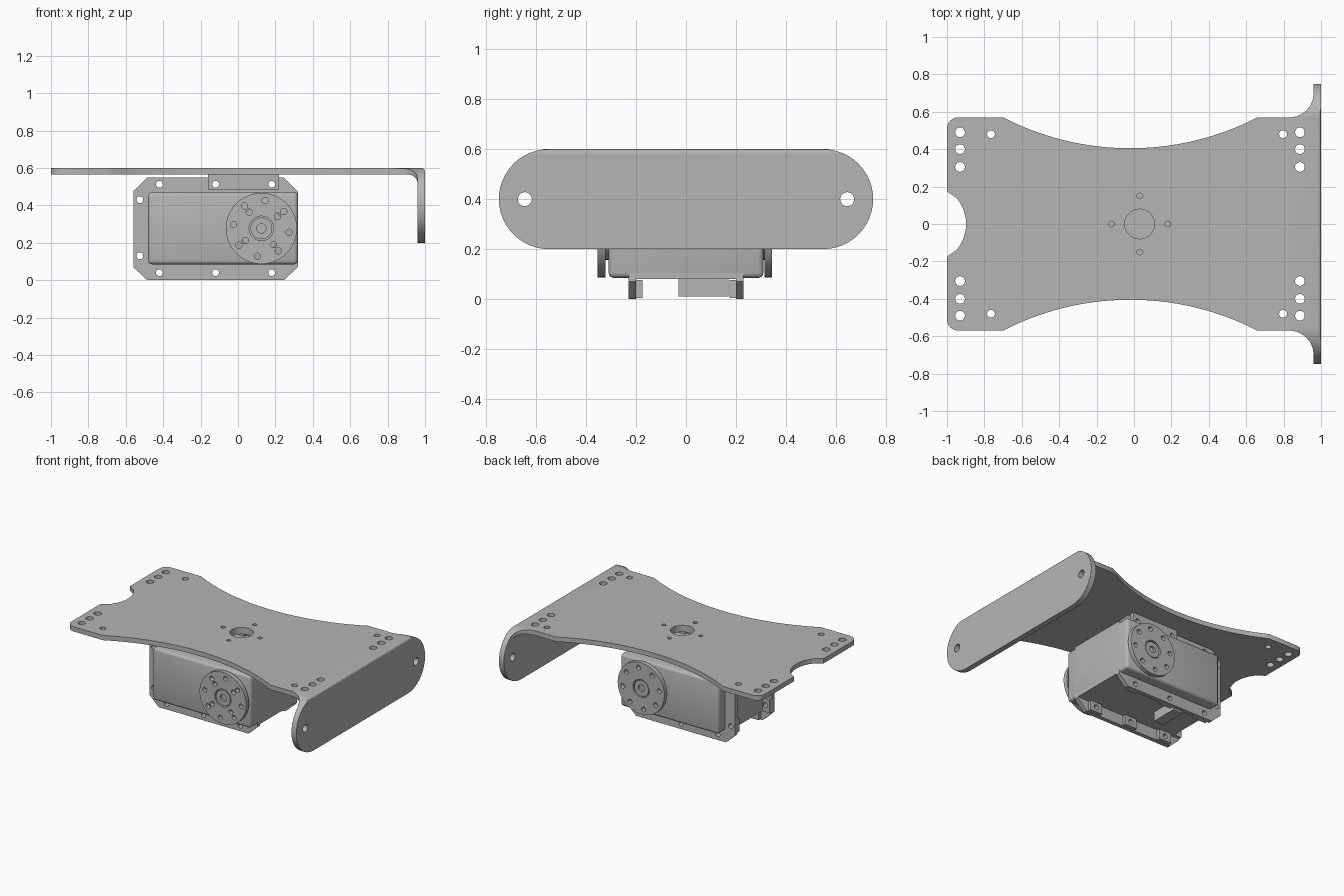
import bpy, bmesh
from math import sin, cos, pi, radians
from mathutils import Vector

cube = bpy.data.objects.get("Cube")
if cube:
    bpy.data.objects.remove(cube, do_unlink=True)

metal = bpy.data.materials.new("plain grey metal")
metal.use_nodes = True
metal.diffuse_color = (0.46, 0.46, 0.46, 1)
metal.node_tree.nodes["Principled BSDF"].inputs["Base Color"].default_value = metal.diffuse_color


def arc(cu, cv, r, start, end, steps=12):
    """Points along a circular arc, angles in degrees."""
    angles = [radians(start + (end - start) * i / steps) for i in range(steps + 1)]
    return [(cu + r * cos(a), cv + r * sin(a)) for a in angles]


def circle(cu, cv, r, steps=32):
    return arc(cu, cv, r, 0, 360, steps)[:-1]


def place(u, v, w, axis):
    return {"x": (w, u, v), "y": (u, w, v), "z": (u, v, w)}[axis]


def prisms(name, outlines, axis, lo, hi, bevel=0):
    """One object made of flat outlines extruded along an axis."""
    bm = bmesh.new()
    for pts in outlines:
        face = bm.faces.new([bm.verts.new(place(u, v, lo, axis)) for u, v in pts])
        new = bmesh.ops.extrude_face_region(bm, geom=[face])["geom"]
        verts = [g for g in new if isinstance(g, bmesh.types.BMVert)]
        bmesh.ops.translate(bm, verts=verts, vec=Vector(place(0, 0, hi - lo, axis)))
    bmesh.ops.recalc_face_normals(bm, faces=bm.faces)
    if bevel:
        bmesh.ops.bevel(bm, geom=bm.edges[:], offset=bevel, segments=3,
                        profile=0.5, affect="EDGES", clamp_overlap=True)
    mesh = bpy.data.meshes.new(name)
    bm.to_mesh(mesh)
    bm.free()
    mesh.materials.append(metal)
    obj = bpy.data.objects.new(name, mesh)
    bpy.context.collection.objects.link(obj)
    return obj


def activate(obj):
    bpy.ops.object.select_all(action="DESELECT")
    obj.select_set(True)
    bpy.context.view_layer.objects.active = obj


def carve(obj, cutter, operation="DIFFERENCE"):
    mod = obj.modifiers.new("cut", "BOOLEAN")
    mod.operation, mod.object, mod.solver = operation, cutter, "EXACT"
    activate(obj)
    bpy.ops.object.modifier_apply(modifier=mod.name)
    bpy.data.objects.remove(cutter, do_unlink=True)


def drill(obj, holes, axis, lo, hi):
    carve(obj, prisms("cutter", [circle(*h, 20) for h in holes], axis, lo, hi))


def rect(u0, u1, v0, v1):
    return [(u0, v0), (u1, v0), (u1, v1), (u0, v1)]


# waisted top plate with a notch in its left edge
JOIN, EDGE, TOP, UNDER = 0.83, 0.57, 0.6, 0.565
half = arc(-1.113, 0, 0.215, 0, 40, 6) + [(-1, 0.174)]
half += arc(-0.94, EDGE - 0.06, 0.06, 180, 90, 6)
half += arc(-0.02, 1.889, 1.484, 242.7, 297.3, 28) + [(JOIN, EDGE)]
outline = half + [(x, -y) for x, y in reversed(half[1:])]
plate = prisms("top_plate", [outline], "z", UNDER, TOP)
holes = [(0.03, 0, 0.08)]
holes += [(0.03 + dx, dy, 0.015) for dx, dy in ((0.15, 0), (-0.15, 0), (0, 0.15), (0, -0.15))]
for side in (1, -1):
    holes += [(-0.93, y * side, 0.026) for y in (0.49, 0.4, 0.305)]
    holes += [(x, 0.48 * side, 0.021) for x in (-0.765, 0.797)]
drill(plate, holes, "z", 0.5, 0.7)

# bent end flange: L profile trimmed to a flared plan and a rounded end shape
profile = [(JOIN, TOP)] + arc(0.98, 0.58, 0.02, 90, 0, 5)
profile += [(1, 0.2), (0.96, 0.2)] + arc(0.91, 0.515, 0.05, 0, 90, 8) + [(JOIN, UNDER)]
flange = prisms("end_flange", [profile], "y", -0.75, 0.75)
flare = arc(JOIN, 0.7, 0.13, -90, 0) + [(0.96, 0.8), (1.1, 0.8)]
flare = [(JOIN - 0.05, EDGE)] + flare
plan = flare + [(x, -y) for x, y in reversed(flare)]
carve(flange, prisms("plan_trim", [plan], "z", 0, 1), "INTERSECT")
stadium = arc(0.549, 0.4, 0.2, -90, 90, 24) + arc(-0.549, 0.4, 0.2, 90, 270, 24)
carve(flange, prisms("end_trim", [stadium], "x", 0.5, 1.2), "INTERSECT")
drill(flange, [(0.887, y * s, 0.026) for y in (0.49, 0.4, 0.305) for s in (1, -1)], "z", 0.52, 0.7)
drill(flange, [(y, 0.4, 0.028) for y in (0.645, -0.645)], "x", 0.9, 1.1)

# motor case
prisms("motor_case", [rect(-0.48, 0.32, 0.085, 0.47)], "y", -0.31, 0.31, 0.02)
prisms("case_core", [rect(-0.5, 0.32, 0.08, 0.475)], "y", -0.205, 0.205)
prisms("cable_socket", [rect(-0.03, 0.17, 0.01, 0.1)], "x", -0.28, -0.2)

# chamfered mounting rims with screw bosses, front and back
C = 0.075
rim = [(-0.56 + C, 0.005), (0.32 - C, 0.005), (0.32, C), (0.32, 0.55 - C),
       (0.32 - C, 0.55), (-0.56 + C, 0.55), (-0.56, 0.55 - C), (-0.56, C)]
rim = [(x, max(z - 0.005, 0)) if z < 0.1 else (x, z) for x, z in rim]
screws = [(x, z) for x in (-0.42, -0.12, 0.18) for z in (0.04, 0.513)]
screws += [(-0.525, z) for z in (0.13, 0.43)]
for label, s in (("front", -1), ("back", 1)):
    ring = prisms(label + "_mounting_rim", [rim], "y", *sorted((0.2 * s, 0.23 * s)))
    drill(ring, [(x, z, 0.018) for x, z in screws], "y", -0.5, 0.5)
    pads = [rect(x - 0.05, x + 0.05, z - 0.036, z + 0.036) for x, z in screws[:6]]
    pads += [rect(x - 0.034, x + 0.05, z - 0.05, z + 0.05) for x, z in screws[6:]]
    bosses = prisms(label + "_screw_bosses", pads, "y", *sorted((0.175 * s, 0.2 * s)))
    drill(bosses, [(x, z, 0.018) for x, z in screws], "y", -0.5, 0.5)

    # bracket lip over the rim
    lip = prisms(label + "_bracket_lip", [rect(-0.16, 0.22, 0.485, UNDER)], "y",
                 *sorted((0.23 * s, 0.255 * s)))
    drill(lip, [(x, 0.513, 0.018) for x in (-0.12, 0.18)], "y", -0.5, 0.5)

    # drive disc with ring of holes, recessed hub and neck
    cx, cz = 0.125, 0.277
    inner, outer = (0.322, 0.355) if s < 0 else (0.315, 0.345)
    disc = prisms(label + "_drive_disc", [circle(cx, cz, 0.19, 64)], "y",
                  *sorted((inner * s, outer * s)))
    spots = [(0.15, 37 + 45 * i) for i in range(8)]
    if s < 0:
        spots += [(0.108, 37 + 90 * i) for i in range(4)]
    bores = [(cx + r * cos(radians(a)), cz + r * sin(radians(a)), 0.017) for r, a in spots]
    drill(disc, bores + [(cx, cz, 0.066)], "y", -0.5, 0.5)
    hub = prisms(label + "_hub", [circle(cx, cz, 0.058)], "y",
                 *sorted((0.3 * s, (outer - 0.004) * s)))
    drill(hub, [(cx, cz, 0.025)], "y", *sorted(((outer - 0.02) * s, 0.5 * s)))
    prisms(label + "_neck", [circle(cx, cz, 0.12)], "y", *sorted((0.29 * s, (inner + 0.002) * s)))

# bracket web between plate and motor
web = prisms("bracket_web", [rect(-0.16, 0.22, -0.255, 0.255)], "z", 0.55, UNDER)
drill(web, [(0.03, 0, 0.08)], "z", 0.5, 0.6)

# smooth curved walls, keep edges crisp
for obj in bpy.context.collection.objects:
    if obj.type == "MESH" and metal.name in obj.data.materials:
        activate(obj)
        bpy.ops.object.shade_smooth_by_angle(angle=radians(30))
